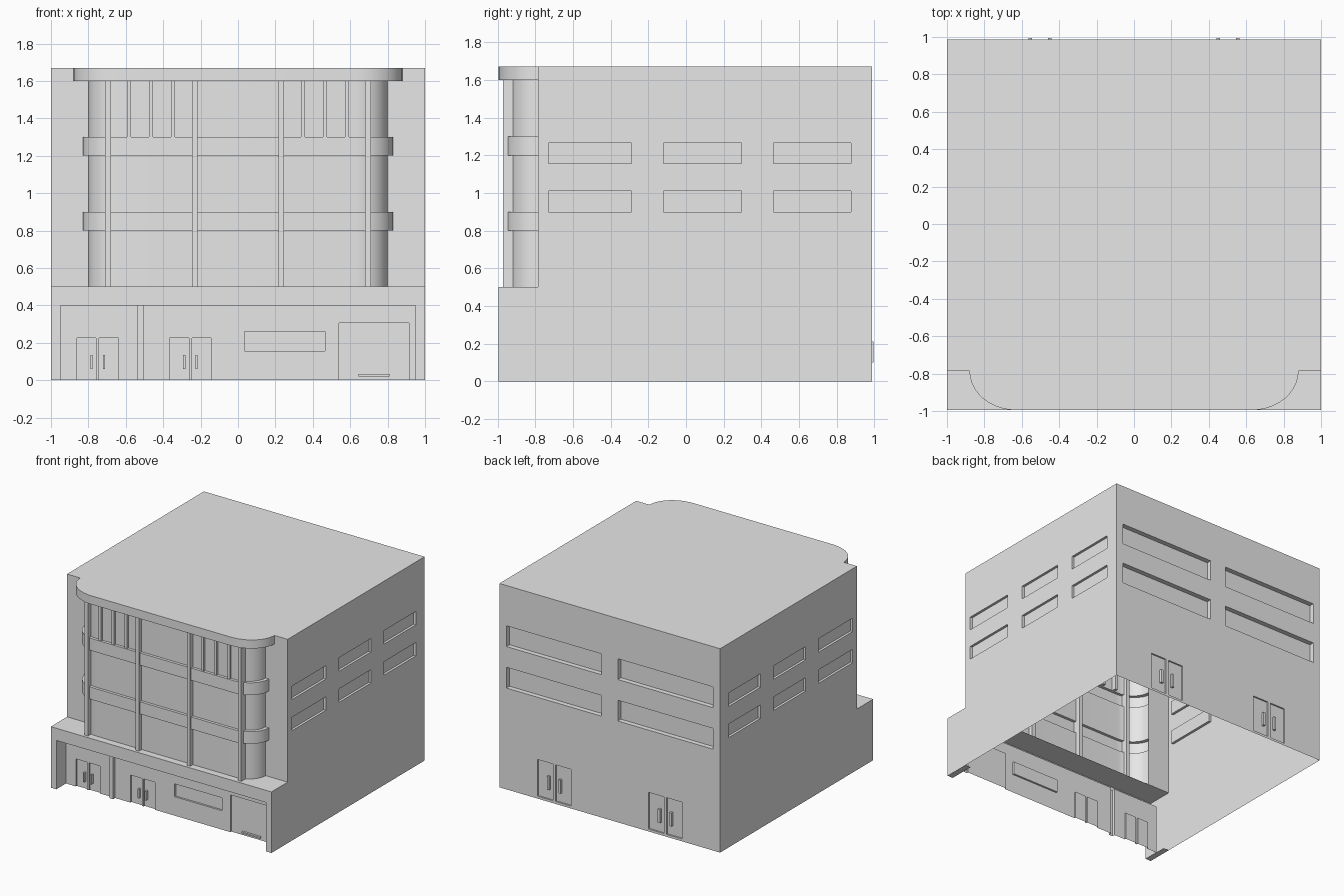
import bpy, bmesh
from math import sin, cos, pi
from mathutils import Vector

cube = bpy.data.objects.get("Cube")
if cube:
    bpy.data.objects.remove(cube, do_unlink=True)

concrete = bpy.data.materials.new("light_grey_concrete")
concrete.use_nodes = True
GREY = (0.8, 0.8, 0.8, 1)
concrete.diffuse_color = GREY
concrete.node_tree.nodes["Principled BSDF"].inputs["Base Color"].default_value = GREY

FRONT, STEP, BACK = -0.995, -0.785, 0.987
TOP, DECK = 1.67, 0.5


def build(name, faces, out):
    """Make a shell object from corner lists, with normals facing out."""
    bm = bmesh.new()
    for corners in faces:
        bm.faces.new([bm.verts.new(c) for c in corners])
    bmesh.ops.remove_doubles(bm, verts=bm.verts, dist=1e-5)
    bmesh.ops.recalc_face_normals(bm, faces=bm.faces)
    if sum(f.normal.dot(Vector(out)) * f.calc_area() for f in bm.faces) < 0:
        bmesh.ops.reverse_faces(bm, faces=bm.faces)
    mesh = bpy.data.meshes.new(name)
    bm.to_mesh(mesh)
    bm.free()
    mesh.materials.append(concrete)
    obj = bpy.data.objects.new(name, mesh)
    bpy.context.collection.objects.link(obj)
    return obj


def box(name, x0, x1, y0, y1, z0, z1):
    bm = bmesh.new()
    bmesh.ops.create_cube(bm, size=1)
    for v in bm.verts:
        v.co = ((x0, x1)[v.co.x > 0], (y0, y1)[v.co.y > 0], (z0, z1)[v.co.z > 0])
    mesh = bpy.data.meshes.new(name)
    bm.to_mesh(mesh)
    bm.free()
    mesh.materials.append(concrete)
    bpy.context.collection.objects.link(bpy.data.objects.new(name, mesh))


def wall(name, place, out, u, z, insets):
    """Wall over u and z; each inset is (u0, u1, z0, z1, depth), None cuts a hole."""
    us = sorted(set(u) | {a for i in insets for a in i[0:2]})
    zs = sorted(set(z) | {a for i in insets for a in i[2:4]})

    def depth(i, j):
        if not (0 <= i < len(us) - 1 and 0 <= j < len(zs) - 1):
            return None
        mu, mz, d = (us[i] + us[i + 1]) / 2, (zs[j] + zs[j + 1]) / 2, 0
        for a, b, c, e, inset in insets:
            if a < mu < b and c < mz < e:
                d = inset
        return d

    faces = []
    for i in range(len(us) - 1):
        for j in range(len(zs) - 1):
            d = depth(i, j)
            if d is None:
                continue
            a, b, c, e = us[i], us[i + 1], zs[j], zs[j + 1]
            faces.append([place(a, c, d), place(b, c, d), place(b, e, d), place(a, e, d)])
            # Reveals where the next cell lies deeper or shallower
            for n, p, q in ((depth(i + 1, j), (b, c), (b, e)), (depth(i, j + 1), (a, e), (b, e))):
                if n is not None and n != d:
                    faces.append([place(*p, d), place(*q, d), place(*q, n), place(*p, n)])
    return build(name, faces, out)


# Side walls with two rows of three windows
side_windows = [(a, b, c, e, 0.02) for a, b in ((-0.73, -0.29), (-0.12, 0.295), (0.465, 0.875))
                for c, e in ((0.9, 1.01), (1.155, 1.265))]
notch = (FRONT, STEP, DECK, TOP, None)
for name, s in (("left_wall", 1), ("right_wall", -1)):
    wall(name, lambda u, z, d: (s * (1 - d), u, z), (s, 0, 0),
         (FRONT, BACK), (0, TOP), side_windows + [notch])

# Back wall with four long windows and two double doors
back = []
for s in (-1, 1):
    for a, b, c, e, d in ((0.073, 0.937, 1.17, 1.34, 0.04), (0.073, 0.937, 0.83, 1.0, 0.04),
                          (0.35, 0.49, 0.02, 0.32, 0.012), (0.515, 0.655, 0.02, 0.32, 0.012)):
        back.append((min(s * a, s * b), max(s * a, s * b), c, e, d))
    for x in (0.45, 0.555):
        box("back_door_handle", s * x - 0.01, s * x + 0.01, BACK - 0.02, 0.995, 0.1, 0.21)
wall("back_wall", lambda u, z, d: (u, BACK - d, z), (0, 1, 0), (-1, 1), (0, TOP), back)

# Recessed shop front: doors, window, shutter and a slim column
R = 0.125
shop = [(-0.95, 0.95, 0, 0.4, R), (-0.54, -0.505, 0, 0.4, R - 0.025),
        (0.035, 0.465, 0.155, 0.26, R + 0.015), (0.54, 0.915, 0, 0.305, R + 0.012)]
for x in (-0.75, -0.255):
    shop += [(x - 0.11, x - 0.008, 0, 0.225, R + 0.012), (x + 0.008, x + 0.11, 0, 0.225, R + 0.012)]
    for h in (x - 0.033, x + 0.033):
        box("front_door_handle", h - 0.006, h + 0.006, FRONT + R - 0.012, FRONT + R + 0.012, 0.06, 0.135)
wall("shop_front", lambda u, z, d: (u, FRONT + d, z), (0, -1, 0), (-1, 1), (0, DECK), shop)
box("shutter_handle", 0.645, 0.81, FRONT + R - 0.005, FRONT + R + 0.012, 0.02, 0.032)

# Pier undersides
for s in (-1, 1):
    build("pier_base", [[(s * x, y, 0) for x, y in ((0.95, FRONT), (1, FRONT), (1, STEP), (0.95, STEP))]],
          (0, 0, -1))

# Ledge above the shop front and the strips of wall beside the bay
build("ledge", [[(x, y, DECK) for x, y in ((-1, FRONT), (1, FRONT), (1, STEP), (-1, STEP))]], (0, 0, 1))
wall("upper_front_wall", lambda u, z, d: (u, STEP + d, z), (0, -1, 0), (-1, 1), (DECK, TOP),
     [(-0.8, 0.8, DECK, 1.6, None), (-0.88, 0.88, 1.6, TOP, None)])


def bay_outline(rx, ry, steps=10):
    """Front outline with rounded corners, running from left to right."""
    arc = [(0.63 + rx * cos(pi / 2 * k / steps), STEP - ry * sin(pi / 2 * k / steps))
           for k in range(steps + 1)]
    return arc + [(-x, y) for x, y in reversed(arc)]


# Rounded bay with two bands and a cornice
glass, band, cornice = bay_outline(0.17, 0.152), bay_outline(0.2, 0.175), bay_outline(0.25, 0.21)
levels = [(glass, DECK), (glass, 0.8), (band, 0.8), (band, 0.9), (glass, 0.9), (glass, 1.2),
          (band, 1.2), (band, 1.3), (glass, 1.3), (glass, 1.6), (cornice, 1.6), (cornice, TOP)]
faces = []
for (lo, z0), (hi, z1) in zip(levels, levels[1:]):
    for k in range(len(lo) - 1):
        faces.append([(*lo[k], z0), (*lo[k + 1], z0), (*hi[k + 1], z1), (*hi[k], z1)])
bay = build("rounded_bay", faces, (0, -1, 0))
bpy.ops.object.select_all(action="DESELECT")
bay.select_set(True)
bpy.context.view_layer.objects.active = bay
bpy.ops.object.shade_smooth_by_angle(angle=pi / 6)

# Roof
corners = [(-1, STEP), (-1, BACK), (1, BACK), (1, STEP)]
build("roof", [[(x, y, TOP) for x, y in cornice + corners]], (0, 0, 1))

# Tall mullions and short upper fins
for s in (-1, 1):
    for x in (0.232, 0.695):
        box("mullion", s * x - 0.015, s * x + 0.015, -0.972, -0.9, DECK, 1.6)
    for x in (0.347, 0.465, 0.583):
        box("upper_fin", s * x - 0.011, s * x + 0.011, -0.955, -0.9, 1.3, 1.6)
